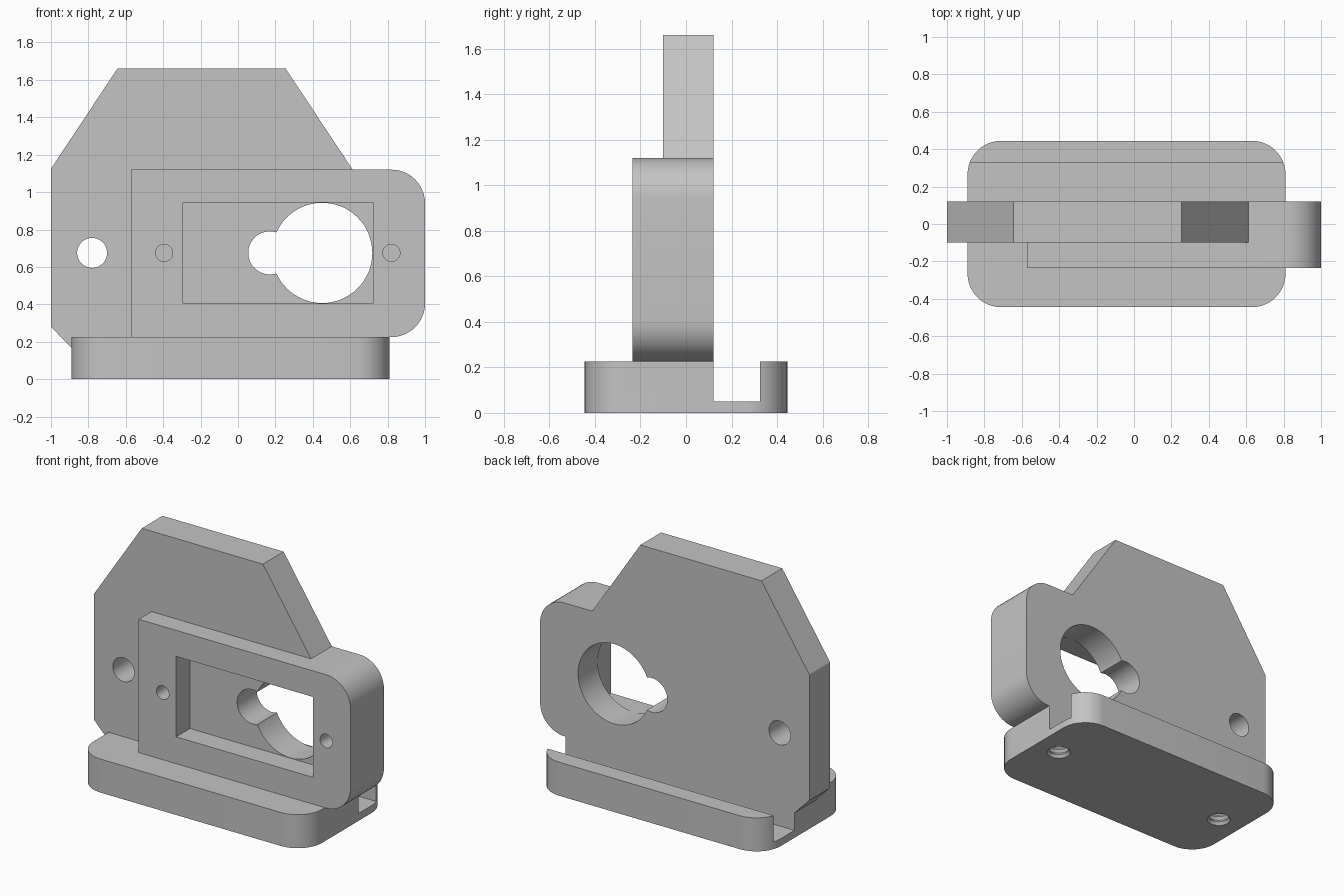
import bpy
import bmesh
from math import cos, sin, pi, radians

if "Cube" in bpy.data.objects:
    bpy.data.objects.remove(bpy.data.objects["Cube"], do_unlink=True)

grey = bpy.data.materials.new("light grey plastic")
grey.use_nodes = True
colour = (0.55, 0.55, 0.55, 1)
grey.diffuse_color = colour
grey.node_tree.nodes["Principled BSDF"].inputs["Base Color"].default_value = colour


def finish(name, bm):
    bmesh.ops.recalc_face_normals(bm, faces=bm.faces[:])
    mesh = bpy.data.meshes.new(name)
    bm.to_mesh(mesh)
    bm.free()
    mesh.materials.append(grey)
    obj = bpy.data.objects.new(name, mesh)
    bpy.context.collection.objects.link(obj)
    return obj


def prism(name, outline, lo, hi, upright=True):
    """Extrude an outline along y (upright, drawn in xz) or along z (drawn in xy)."""
    bm = bmesh.new()
    place = (lambda u, v, w: (u, w, v)) if upright else (lambda u, v, w: (u, v, w))
    face = bm.faces.new([bm.verts.new(place(u, v, lo)) for u, v in outline])
    new = bmesh.ops.extrude_face_region(bm, geom=[face])["geom"]
    bmesh.ops.translate(bm, vec=place(0, 0, hi - lo),
                        verts=[g for g in new if isinstance(g, bmesh.types.BMVert)])
    return finish(name, bm)


def rectangle(x0, x1, v0, v1, left=0, right=0, steps=12):
    """Rectangle outline with separate corner radii on its left and right ends."""
    points = []
    for x, v, r, start in ((x1, v1, right, 0), (x0, v1, left, 1),
                           (x0, v0, left, 2), (x1, v0, right, 3)):
        cx = x - r if x == x1 else x + r
        cv = v - r if v == v1 else v + r
        for i in range(steps + 1 if r else 1):
            a = (start + i / steps) * pi / 2
            points.append((cx + r * cos(a), cv + r * sin(a)))
    return points


def circle(x, v, r, steps=64):
    return [(x + r * cos(2 * pi * i / steps), v + r * sin(2 * pi * i / steps))
            for i in range(steps)]


def combine(target, tool, operation):
    mod = target.modifiers.new(operation.lower(), 'BOOLEAN')
    mod.operation, mod.solver, mod.object = operation, 'EXACT', tool
    bpy.context.view_layer.objects.active = target
    bpy.ops.object.modifier_apply(modifier=mod.name)
    bpy.data.objects.remove(tool, do_unlink=True)


def threaded_cutter(x, depth=0.3, radius=0.075, ridge=0.014, turns=8):
    """Ribbed plug that leaves a threaded-looking hole in the underside."""
    bm = bmesh.new()
    heights = [(-0.05, radius), (0, radius)]
    for i in range(1, 2 * turns + 1):
        heights.append((depth * i / (2 * turns), radius - ridge * (i % 2)))
    rings = [[bm.verts.new((u, v, z)) for u, v in circle(x, 0, r, 32)]
             for z, r in heights]
    for a, b in zip(rings, rings[1:]):
        for i in range(len(a)):
            j = (i + 1) % len(a)
            bm.faces.new((a[i], a[j], b[j], b[i]))
    bm.faces.new(rings[0])
    bm.faces.new(rings[-1])
    return finish("thread_cutter", bm)


# Main depth planes shared by the parts
BACK, PLATE_FRONT, BLOCK_FRONT, POCKET_FLOOR = 0.12, -0.10, -0.235, -0.088
BASE_TOP, AXIS_Z = 0.225, 0.675

# Foot with rounded corners and a slot running along its back
bracket = prism("mounting_bracket",
                rectangle(-0.89, 0.81, -0.445, 0.445, 0.18, 0.18),
                0, BASE_TOP, upright=False)
combine(bracket, prism("slot_cutter", rectangle(-1.2, 1.2, 0.05, 0.5), BACK, 0.325),
        'DIFFERENCE')

# Upright plate with slanted shoulders
plate = prism("back_plate",
              [(-1, 0.28), (-1, 1.125), (-0.645, 1.66), (0.255, 1.66),
               (0.613, 1.12), (0.613, 0.08), (-0.805, 0.08)],
              PLATE_FRONT, BACK)
combine(bracket, plate, 'UNION')

# Housing block, rounded at one end
block = prism("housing_block",
              rectangle(-0.573, 1, BASE_TOP, 1.12, 0, 0.18), BLOCK_FRONT, BACK)
combine(bracket, block, 'UNION')

# Rectangular pocket, keyhole opening, screw holes and plate hole
cuts = [
    (rectangle(-0.295, 0.722, 0.405, 0.945), -0.5, POCKET_FLOOR),
    (circle(0.45, AXIS_Z, 0.268), -0.5, 0.5),
    (circle(0.17, AXIS_Z, 0.115), -0.5, 0.5),
    (circle(-0.78, AXIS_Z, 0.08), -0.5, 0.5),
    (circle(-0.395, AXIS_Z, 0.046, 32), -0.5, 0.02),
    (circle(0.82, AXIS_Z, 0.046, 32), -0.5, 0.02),
]
for outline, lo, hi in cuts:
    combine(bracket, prism("cutter", outline, lo, hi), 'DIFFERENCE')

# Threaded holes under the foot
for x in (-0.71, 0.63):
    combine(bracket, threaded_cutter(x), 'DIFFERENCE')

# Smooth the round surfaces, keep the edges crisp
bpy.ops.object.select_all(action='DESELECT')
bracket.select_set(True)
bpy.context.view_layer.objects.active = bracket
bpy.ops.object.shade_smooth_by_angle(angle=radians(25))
